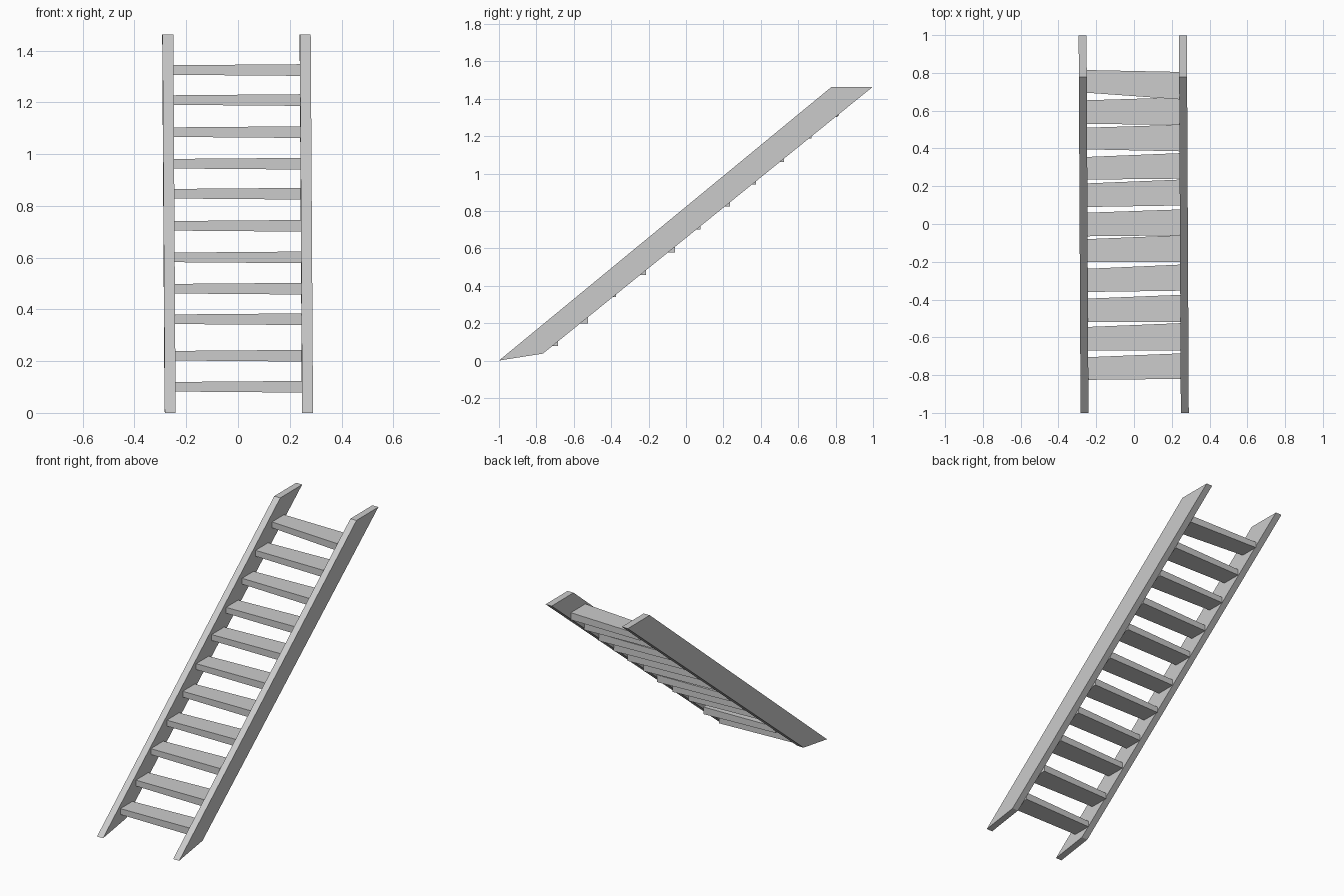
import bpy

if "Cube" in bpy.data.objects:
    bpy.data.objects.remove(bpy.data.objects["Cube"])


def make_prism(name, side_a, side_b):
    """Solid joining two matching end outlines."""
    n = len(side_a)
    faces = [tuple(range(n)), tuple(range(2 * n - 1, n - 1, -1))]
    faces += [(i, n + i, n + (i + 1) % n, (i + 1) % n) for i in range(n)]
    mesh = bpy.data.meshes.new(name)
    mesh.from_pydata(side_a + side_b, [], faces)
    mesh.update()
    obj = bpy.data.objects.new(name, mesh)
    bpy.context.collection.objects.link(obj)
    return obj


# Side rails: one slanted outline, drifting slightly in x along the length
profile = [(-1.0, 0.0), (-0.765, 0.037), (0.998, 1.463), (0.778, 1.463)]
for name, x0, x1 in (("left_rail", -0.288, -0.246), ("right_rail", 0.243, 0.285)):
    def outline(x):
        return [(x - 0.005 * y, y, z) for y, z in profile][::-1]
    make_prism(name, outline(x0), outline(x1))

# Treads: centre height, then front and back y at the left and right ends
treads = [
    (0.101, -0.825, -0.705, -0.820, -0.685),
    (0.221, -0.670, -0.545, -0.670, -0.525),
    (0.362, -0.520, -0.395, -0.520, -0.375),
    (0.480, -0.360, -0.237, -0.353, -0.215),
    (0.601, -0.200, -0.080, -0.200, -0.060),
    (0.723, -0.065, 0.060, -0.060, 0.077),
    (0.847, 0.090, 0.215, 0.098, 0.235),
    (0.963, 0.235, 0.355, 0.240, 0.375),
    (1.085, 0.395, 0.510, 0.385, 0.525),
    (1.209, 0.530, 0.655, 0.525, 0.670),
    (1.325, 0.695, 0.815, 0.660, 0.805),
]


def tread_end(x, front, back, z, half):
    return [(x, front, z + half), (x, back, z + half),
            (x, back, z - half), (x, front, z - half)]


for i, (z, lf, lb, rf, rb) in enumerate(treads, 1):
    drift = -0.005 * (lf + lb) / 2
    make_prism(f"tread_{i}",
               tread_end(-0.247 + drift, lf, lb, z, 0.0185)[::-1],
               tread_end(0.244 + drift, rf, rb, z, 0.0225)[::-1])

# Consistent outward normals
import bmesh
for obj in bpy.context.collection.objects:
    bm = bmesh.new()
    bm.from_mesh(obj.data)
    bmesh.ops.recalc_face_normals(bm, faces=bm.faces)
    bm.to_mesh(obj.data)
    bm.free()
